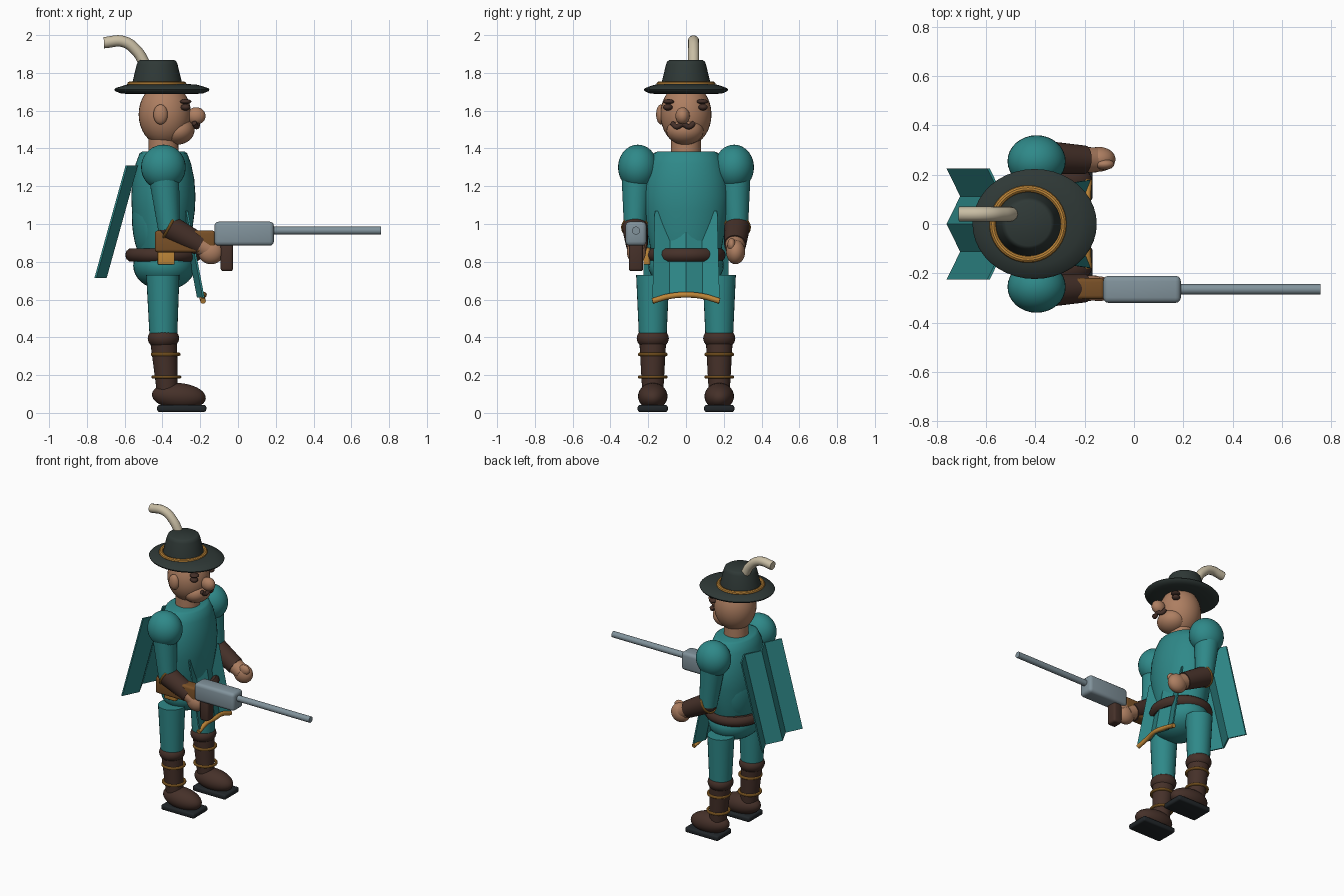
import bpy, bmesh, math
from mathutils import Vector, Matrix

if "Cube" in bpy.data.objects:
    bpy.data.objects.remove(bpy.data.objects["Cube"])


def material(name, rgb):
    m = bpy.data.materials.new(name)
    m.diffuse_color = (*rgb, 1)
    m.use_nodes = True
    m.node_tree.nodes["Principled BSDF"].inputs["Base Color"].default_value = m.diffuse_color
    return m


TEAL = material("teal cloth", (0.028, 0.25, 0.25))
SKIN = material("skin", (0.42, 0.21, 0.12))
LEATHER = material("dark leather", (0.06, 0.03, 0.022))
WOOD = material("wood", (0.19, 0.08, 0.02))
GOLD = material("gold trim", (0.52, 0.24, 0.04))
STEEL = material("steel", (0.22, 0.29, 0.33))
IVORY = material("ivory plume", (0.58, 0.51, 0.37))
FELT = material("dark felt", (0.028, 0.04, 0.037))
SOLE = material("sole", (0.015, 0.019, 0.022))


def finish(name, bm, mat, angle=35):
    bmesh.ops.recalc_face_normals(bm, faces=bm.faces)
    me = bpy.data.meshes.new(name)
    bm.to_mesh(me)
    bm.free()
    ob = bpy.data.objects.new(name, me)
    bpy.context.collection.objects.link(ob)
    me.materials.append(mat)
    bpy.ops.object.select_all(action='DESELECT')
    ob.select_set(True)
    bpy.context.view_layer.objects.active = ob
    bpy.ops.object.shade_smooth_by_angle(angle=math.radians(angle))
    return ob


def ball(name, loc, size, mat, tilt=0):
    bm = bmesh.new()
    mx = Matrix.Translation(loc) @ Matrix.Rotation(tilt, 4, 'Y') @ Matrix.Diagonal((*size, 1))
    bmesh.ops.create_uvsphere(bm, u_segments=32, v_segments=18, radius=1, matrix=mx)
    return finish(name, bm, mat)


def limb(name, p, q, r1, r2, mat):
    # Tapered cylinder from p to q
    p, q = Vector(p), Vector(q)
    bm = bmesh.new()
    mx = Matrix.Translation((p + q) / 2) @ (q - p).to_track_quat('Z', 'Y').to_matrix().to_4x4()
    bmesh.ops.create_cone(bm, cap_ends=True, segments=28, radius1=r1, radius2=r2,
                          depth=(q - p).length, matrix=mx)
    return finish(name, bm, mat)


def box(name, lo, hi, mat, bevel=0.015):
    lo, hi = Vector(lo), Vector(hi)
    bm = bmesh.new()
    bmesh.ops.create_cube(bm, size=1, matrix=Matrix.Translation((lo + hi) / 2) @ Matrix.Diagonal((*(hi - lo), 1)))
    bmesh.ops.bevel(bm, geom=bm.edges[:], offset=bevel, segments=3, profile=0.5, affect='EDGES')
    return finish(name, bm, mat)


def lathe(name, center, profile, sx, sy, mat, angle=35, n=40):
    # Elliptical turned shape; profile lists (radius, z)
    bm = bmesh.new()
    rings = [[bm.verts.new((center[0] + r * sx * math.cos(2 * math.pi * i / n),
                            center[1] + r * sy * math.sin(2 * math.pi * i / n), z))
              for i in range(n)] for r, z in profile]
    for a, b in zip(rings, rings[1:]):
        for i in range(n):
            j = (i + 1) % n
            bm.faces.new((a[i], a[j], b[j], b[i]))
    bm.faces.new(rings[0])
    bm.faces.new(rings[-1])
    return finish(name, bm, mat, angle)


def ring(name, loc, rx, ry, minor, mat, height=None, normal=(0, 0, 1)):
    # Elliptical torus
    bm = bmesh.new()
    n, k = 40, 10
    h = height or minor
    rot = Vector((0, 0, 1)).rotation_difference(Vector(normal)).to_matrix()
    vs = []
    for i in range(n):
        a = 2 * math.pi * i / n
        for j in range(k):
            b = 2 * math.pi * j / k
            v = Vector(((rx + minor * math.cos(b)) * math.cos(a),
                        (ry + minor * math.cos(b)) * math.sin(a), h * math.sin(b)))
            vs.append(bm.verts.new(rot @ v + Vector(loc)))
    for i in range(n):
        for j in range(k):
            i2, j2 = (i + 1) % n, (j + 1) % k
            bm.faces.new((vs[i * k + j], vs[i2 * k + j], vs[i2 * k + j2], vs[i * k + j2]))
    return finish(name, bm, mat)


def tube(name, points, radius, mat):
    # Smooth round tube through points
    cu = bpy.data.curves.new(name, 'CURVE')
    cu.dimensions = '3D'
    cu.bevel_depth, cu.bevel_resolution, cu.use_fill_caps = radius, 4, True
    sp = cu.splines.new('BEZIER')
    sp.bezier_points.add(len(points) - 1)
    for bp, p in zip(sp.bezier_points, points):
        bp.co = p
        bp.handle_left_type = bp.handle_right_type = 'AUTO'
    cu.materials.append(mat)
    ob = bpy.data.objects.new(name, cu)
    bpy.context.collection.objects.link(ob)
    return ob


def pleats(name, top, bottom, fold, mat):
    # Zigzag cloth; top and bottom are (x, z, half width)
    bm = bmesh.new()
    rows = []
    for t in (0, 0.01):
        for x, z, w in (top, bottom):
            rows.append([bm.verts.new((x + t + (fold if i % 2 else 0), (i / 2 - 1) * w, z)) for i in range(5)])
    a, b, c, d = rows
    for i in range(4):
        for r, s in ((a, b), (b, d), (d, c), (c, a)):
            bm.faces.new((r[i], r[i + 1], s[i + 1], s[i]))
    for i in (0, 4):
        bm.faces.new((a[i], b[i], d[i], c[i]))
    return finish(name, bm, mat, 15)


CX = -0.395

# Torso, pelvis and belt
lathe("torso", (CX, 0), [(0.7, 0.8), (0.82, 0.87), (0.9, 0.97), (0.98, 1.07), (1, 1.15), (0.96, 1.24),
                         (0.86, 1.32), (0.74, 1.375), (0.65, 1.385)], 0.17, 0.23, TEAL, 50)
ball("back_padding", (-0.44, 0, 1.04), (0.122, 0.19, 0.28), TEAL)
ball("pelvis", (-0.39, 0, 0.78), (0.165, 0.2, 0.13), TEAL)
ring("belt", (CX, 0, 0.836), 0.17, 0.178, 0.032, LEATHER, 0.036)
box("belt_clasp", (-0.425, -0.225, 0.785), (-0.335, -0.19, 0.875), GOLD, 0.006)

# Cape and front tabard
pleats("cape", (-0.595, 1.31, 0.225), (-0.76, 0.715, 0.225), 0.055, TEAL)
pleats("tabard", (-0.275, 1.07, 0.165), (-0.187, 0.61, 0.178), -0.03, TEAL)
tube("tabard_trim", [(-0.185, -0.178, 0.592), (-0.19, -0.09, 0.617), (-0.18, 0, 0.625),
                     (-0.19, 0.09, 0.617), (-0.185, 0.178, 0.592)], 0.015, GOLD)

# Legs and arms
for s, side in ((-1, "right"), (1, "left")):
    y = 0.176 * s
    limb(side + "_thigh", (-0.398, y, 0.73), (CX, y, 0.4), 0.088, 0.073, TEAL)
    ball(side + "_knee", (CX, y, 0.395), (0.083, 0.085, 0.06), LEATHER)
    limb(side + "_shin", (CX, y, 0.4), (-0.373, y, 0.1), 0.072, 0.055, LEATHER)
    for z, x in ((0.31, -0.383), (0.19, -0.379)):
        ring(side + "_boot_band", (x, y, z), 0.07, 0.07, 0.009, GOLD)
    ball(side + "_boot", (-0.313, y, 0.088), (0.143, 0.078, 0.07), LEATHER, 0.08)
    box(side + "_sole", (-0.428, y - 0.08, 0.005), (-0.168, y + 0.08, 0.042), SOLE, 0.012)

    y = 0.26 * s
    ball(side + "_shoulder", (CX, y * 0.98, 1.3), (0.118, 0.105, 0.12), TEAL)
    limb(side + "_upper_arm", (CX, y, 1.28), (-0.365, y * 1.04, 0.97), 0.083, 0.058, TEAL)
    ball(side + "_elbow", (-0.362, y * 1.04, 0.975), (0.056, 0.058, 0.056), LEATHER)
    limb(side + "_cuff", (-0.37, y * 1.04, 0.985), (-0.2, y, 0.89), 0.068, 0.058, LEATHER)
    ring(side + "_cuff_trim", (-0.366, y * 1.04, 0.982), 0.066, 0.066, 0.007, GOLD, normal=(0.17, 0, -0.095))
    limb(side + "_wrist", (-0.21, y, 0.895), (-0.15, y, 0.862), 0.053, 0.05, SKIN)
    ball(side + "_hand", (-0.143, y * 1.01, 0.852), (0.068, 0.05, 0.065), SKIN)
    ball(side + "_thumb", (-0.12, y * 0.93, 0.89), (0.04, 0.022, 0.035), SKIN)

# Long gun
GY = -0.265
box("gun_stock", (-0.44, GY - 0.04, 0.85), (-0.12, GY + 0.045, 0.965), WOOD)
box("gun_receiver", (-0.125, GY - 0.055, 0.885), (0.19, GY + 0.055, 1.012), STEEL, 0.022)
limb("gun_barrel", (0.17, GY, 0.965), (0.757, GY, 0.965), 0.021, 0.021, STEEL)
box("gun_grip", (-0.092, GY - 0.038, 0.75), (-0.026, GY + 0.038, 0.9), LEATHER)

# Head and face
limb("neck", (CX, 0, 1.36), (CX, 0, 1.5), 0.08, 0.078, SKIN)
ball("head", (-0.387, 0, 1.58), (0.139, 0.135, 0.168), SKIN)
ball("jaw", (-0.318, -0.005, 1.492), (0.088, 0.098, 0.072), SKIN, -0.15)
ball("nose", (-0.222, -0.018, 1.572), (0.05, 0.038, 0.046), SKIN)
ball("ear", (-0.41, -0.132, 1.58), (0.038, 0.026, 0.053), SKIN)
for s, side in ((-1, "right"), (1, "left")):
    ball(side + "_eye", (-0.278, 0.093 * s - 0.003, 1.618), (0.026, 0.025, 0.017), LEATHER)
    ball(side + "_brow", (-0.277, 0.09 * s - 0.003, 1.648), (0.03, 0.03, 0.013), LEATHER)
tube("moustache", [(-0.232, -0.075, 1.535), (-0.22, -0.05, 1.515), (-0.214, -0.018, 1.528),
                   (-0.22, 0.016, 1.515), (-0.232, 0.042, 1.535)], 0.014, LEATHER)

# Hat with band and plume
lathe("hat_brim", (-0.403, 0), [(0.5, 1.688), (0.85, 1.69), (0.98, 1.703), (1, 1.712), (0.97, 1.72),
                                (0.75, 1.737), (0.5, 1.742)], 0.252, 0.223, FELT, 60)
lathe("hat_crown", (-0.428, 0), [(0.137, 1.71), (0.131, 1.75), (0.108, 1.845), (0.101, 1.861), (0.09, 1.868)],
      1, 0.98, FELT, 50)
ring("hat_band", (-0.43, 0, 1.74), 0.143, 0.143, 0.014, GOLD)
tube("plume", [(-0.485, 0.04, 1.83), (-0.535, 0.04, 1.915), (-0.605, 0.04, 1.965), (-0.71, 0.04, 1.96)],
     0.03, IVORY)
